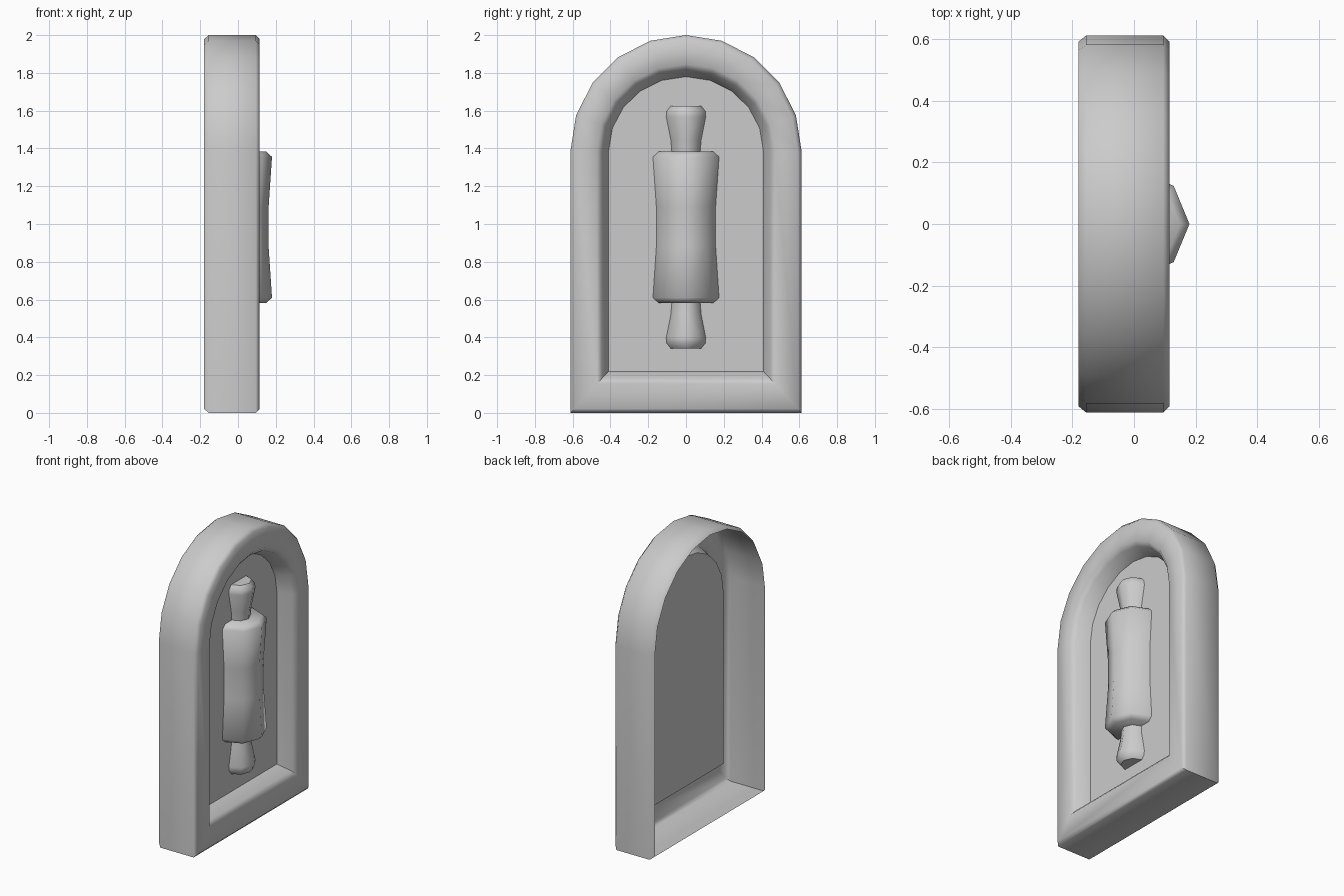
import bpy, bmesh
from math import sin, cos, pi, radians

if "Cube" in bpy.data.objects:
    bpy.data.objects.remove(bpy.data.objects["Cube"])

PANEL_X = 0.005


def finish(name, bm, angle=50):
    bmesh.ops.recalc_face_normals(bm, faces=bm.faces)
    mesh = bpy.data.meshes.new(name)
    bm.to_mesh(mesh)
    bm.free()
    obj = bpy.data.objects.new(name, mesh)
    bpy.context.collection.objects.link(obj)
    bpy.ops.object.select_all(action='DESELECT')
    obj.select_set(True)
    bpy.context.view_layer.objects.active = obj
    bpy.ops.object.shade_smooth_by_angle(angle=radians(angle))
    return obj


def bridge(bm, rings, closed):
    for a, b in zip(rings, rings[1:]):
        n = len(a)
        for i in range(n if closed else n - 1):
            j = (i + 1) % n
            bm.faces.new((a[i], a[j], b[j], b[i]))


def arch(bm, x, t):
    # Arch outline: t = 0 is the outer edge, t = 1 the panel edge
    ry, rz, z0 = 0.612 - 0.202 * t, 0.615 - 0.22 * t, 0.22 * t
    pts = [(-ry, z0), (ry, z0)]
    pts += [(ry * cos(pi * i / 10), 1.385 + rz * sin(pi * i / 10)) for i in range(11)]
    return [bm.verts.new((x, y, z)) for y, z in pts]


# Arched frame: open at the back, bevelled rims, slope down to the panel
bm = bmesh.new()
section = [(-0.18, 0.10), (-0.155, 0.0), (0.095, 0.0), (0.115, 0.10),
           (0.115, 0.70), (0.09, 0.83), (PANEL_X, 1.0)]
rings = [arch(bm, x, t) for x, t in section]
bridge(bm, rings, True)
finish("arched_frame", bm)

# Recessed back panel
bm = bmesh.new()
bm.faces.new(arch(bm, PANEL_X, 1.0))
finish("back_panel", bm)


def half_turned(name, profile):
    # Front half of an eight-sided turned shape, lying against the panel
    bm = bmesh.new()
    rings = []
    for z, r in profile:
        angles = [-pi / 2 + i * pi / 4 for i in range(5)]
        rings.append([bm.verts.new((PANEL_X + r * cos(a), r * sin(a), z)) for a in angles])
    bridge(bm, rings, False)
    bm.faces.new(rings[0])
    bm.faces.new(rings[-1])
    finish(name, bm)


# Rolling pin relief: waisted roller and two flared handles
half_turned("pin_roller", [(0.582, 0.145), (0.61, 0.175), (0.88, 0.157),
                           (1.09, 0.157), (1.355, 0.175), (1.383, 0.145)])
handle = [(0.36, 0.072), (0.46, 0.08), (0.585, 0.105), (0.615, 0.102), (0.642, 0.08)]
half_turned("pin_handle_top", [(0.983 + d, r) for d, r in handle])
half_turned("pin_handle_bottom", [(0.983 - d, r) for d, r in handle])
